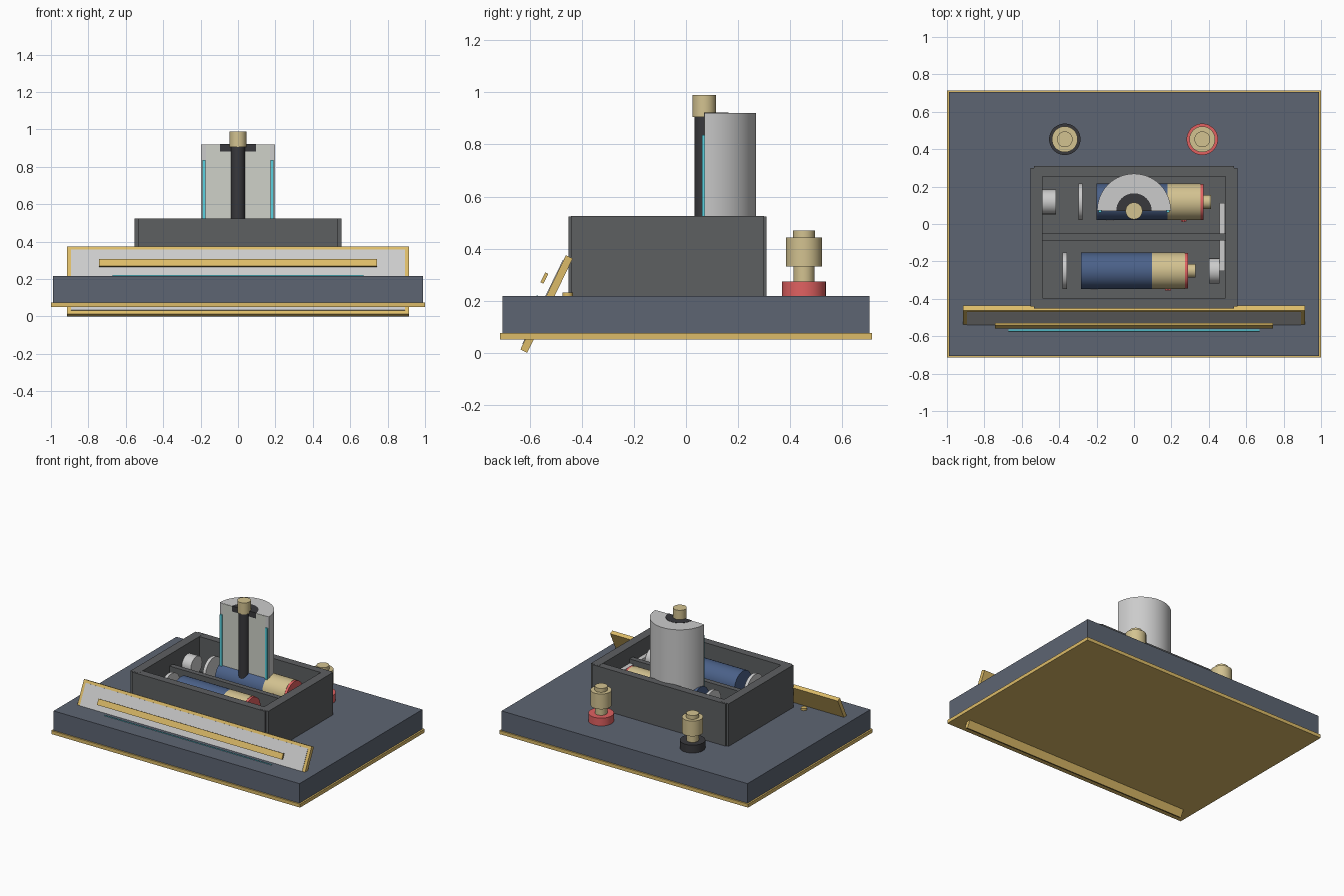
import bpy, math
from mathutils import Matrix, Vector

if "Cube" in bpy.data.objects:
    bpy.data.objects.remove(bpy.data.objects["Cube"])

COLORS = {
    "slate": (0.11, 0.13, 0.17), "gold": (0.72, 0.50, 0.14), "brass": (0.65, 0.54, 0.28),
    "dark": (0.11, 0.115, 0.12), "black": (0.04, 0.04, 0.045), "blue": (0.07, 0.12, 0.25),
    "red": (0.75, 0.12, 0.12), "cyan": (0.1, 0.65, 0.75), "light": (0.75, 0.76, 0.78),
    "zinc": (0.62, 0.64, 0.58),
}
MATS = {}
for key, rgb in COLORS.items():
    MATS[key] = bpy.data.materials.new(key)
    MATS[key].diffuse_color = (*rgb, 1)


def finish(ob, name, color):
    ob.name = name
    ob.data.materials.append(MATS[color])
    return ob


def box(name, color, x, y, z):
    """Box from (min, max) ranges."""
    bpy.ops.mesh.primitive_cube_add(size=1)
    ob = bpy.context.object
    ctr = Vector([(a + b) / 2 for a, b in (x, y, z)])
    size = [b - a for a, b in (x, y, z)]
    ob.data.transform(Matrix.Translation(ctr) @ Matrix.Diagonal((*size, 1)))
    return finish(ob, name, color)


def cyl(name, color, r, axis, a, b, c1, c2, sides=48):
    """Cylinder from a to b along x or z; c1, c2 are the other two coordinates."""
    mid = (a + b) / 2
    loc = (mid, c1, c2) if axis == "x" else (c1, c2, mid)
    rot = (0, math.pi / 2, 0) if axis == "x" else (0, 0, 0)
    bpy.ops.mesh.primitive_cylinder_add(vertices=sides, radius=r, depth=b - a, location=loc, rotation=rot)
    bpy.ops.object.shade_smooth_by_angle(angle=math.radians(35))
    return finish(bpy.context.object, name, color)


def half_cyl(name, color, r, y0, z0, z1, n=32):
    """Half cylinder with its flat side facing the front."""
    arc = [(r * math.cos(math.pi * i / n), y0 + r * math.sin(math.pi * i / n)) for i in range(n + 1)]
    m = n + 1
    verts = [(x, y, z0) for x, y in arc] + [(x, y, z1) for x, y in arc]
    faces = [(i, (i + 1) % m, (i + 1) % m + m, i + m) for i in range(m)]
    faces += [tuple(reversed(range(m))), tuple(range(m, 2 * m))]
    me = bpy.data.meshes.new(name)
    me.from_pydata(verts, [], faces)
    ob = bpy.data.objects.new(name, me)
    bpy.context.collection.objects.link(ob)
    bpy.ops.object.select_all(action="DESELECT")
    ob.select_set(True)
    bpy.context.view_layer.objects.active = ob
    bpy.ops.object.shade_smooth_by_angle(angle=math.radians(35))
    return finish(ob, name, color)


# Base slab with gold trim
box("base_trim", "gold", (-1, 1), (-.715, .715), (.05, .075))
box("base_slab", "slate", (-.988, .988), (-.705, .705), (.052, .217))

# Open battery box with divider
box("box_floor", "dark", (-.53, .53), (-.43, .29), (.21, .27))
for s, name in ((-1, "left"), (1, "right")):
    box("box_wall_" + name, "dark", *[sorted((s * .488, s * .553))], (-.442, .3), (.21, .525))
box("box_wall_front", "dark", (-.535, .535), (-.452, -.395), (.21, .524))
box("box_wall_back", "dark", (-.535, .535), (.255, .31), (.21, .524))
box("box_divider", "dark", (-.49, .49), (-.087, -.05), (.26, .44))

# Two cells, each exploded along x
CZ, CR = .385, .0975
for name, x, y in (("rear", 0, .118), ("front", -.083, -.25)):
    cyl(name + "_cell_body", "blue", CR, "x", x - .2, x + .18, y, CZ)
    cyl(name + "_cell_band", "brass", CR, "x", x + .18, x + .355, y, CZ)
    cyl(name + "_cell_seal", "red", CR * .98, "x", x + .355, x + .372, y, CZ)
    cyl(name + "_cell_tip", "brass", .037, "x", x + .372, x + .413, y, CZ)
    cyl(name + "_cell_end_disc", "light", CR, "x", x - .298, x - .275, y, CZ)
    f = y - CR
    box(name + "_minus_mark", "light", (x - .15, x - .11), (f - .004, f + .01), (CZ - .006, CZ + .006))
    box(name + "_plus_bar", "red", (x + .25, x + .28), (f - .008, f + .01), (CZ - .005, CZ + .005))
    box(name + "_plus_post", "red", (x + .26, x + .27), (f - .009, f + .01), (CZ - .015, CZ + .015))

# Contacts and connecting strip
cyl("left_contact", "light", .066, "x", -.49, -.416, .118, CZ)
cyl("right_contact", "light", .067, "x", .402, .456, -.25, CZ)
box("connecting_strip", "light", (.456, .487), (-.25, .112), (.36, .41))

# Upright cutaway cell
half_cyl("cutaway_can", "light", .197, .072, .40, .92)
half_cyl("cutaway_collar", "black", .095, .069, .882, .922)
box("cutaway_filling", "zinc", (-.172, .172), (.069, .08), (.40, .919))
for s, name in ((-1, "left"), (1, "right")):
    box("cutaway_separator_" + name, "cyan", sorted((s * .173, s * .191)), (.062, .08), (.46, .837))
cyl("cutaway_rod", "black", .037, "z", .39, .91, 0, .07)
cyl("cutaway_cap", "brass", .045, "z", .906, .99, 0, .07)

# Terminal posts
for x, name, color in ((-.37, "left", "black"), (.365, "right", "red")):
    cyl(name + "_terminal_base", color, .084, "z", .215, .274, x, .453)
    cyl(name + "_terminal_neck", "brass", .041, "z", .27, .335, x, .453)
    cyl(name + "_terminal_nut", "brass", .069, "z", .331, .442, x, .453)
    cyl(name + "_terminal_top", "brass", .042, "z", .44, .47, x, .453)

# Tilted front plate, modelled upright then leaned back through the slab
lean = Matrix.Translation((0, -.536, .1875)) @ Matrix.Rotation(-.45, 4, "X")
plate = [
    box("plate_frame", "gold", (-.915, .915), (-.014, .015), (-.201, .201)),
    box("plate_face", "light", (-.893, .893), (-.017, 0), (-.178, .181)),
    box("plate_gold_bar", "gold", (-.743, .743), (-.057, -.044), (.065, .107)),
    box("plate_cyan_bar", "cyan", (-.67, .67), (-.048, -.036), (-.008, .014)),
]
for ob in plate:
    ob.data.transform(lean)

# Small studs behind the plate
for s, name in ((-1, "left"), (1, "right")):
    cyl("plate_stud_" + name, "gold", .02, "z", .21, .232, s * .63, -.455, 24)

for m in bpy.data.materials:
    if m.users and not m.is_grease_pencil:
        m.use_nodes = True
        m.node_tree.nodes["Principled BSDF"].inputs["Base Color"].default_value = m.diffuse_color
